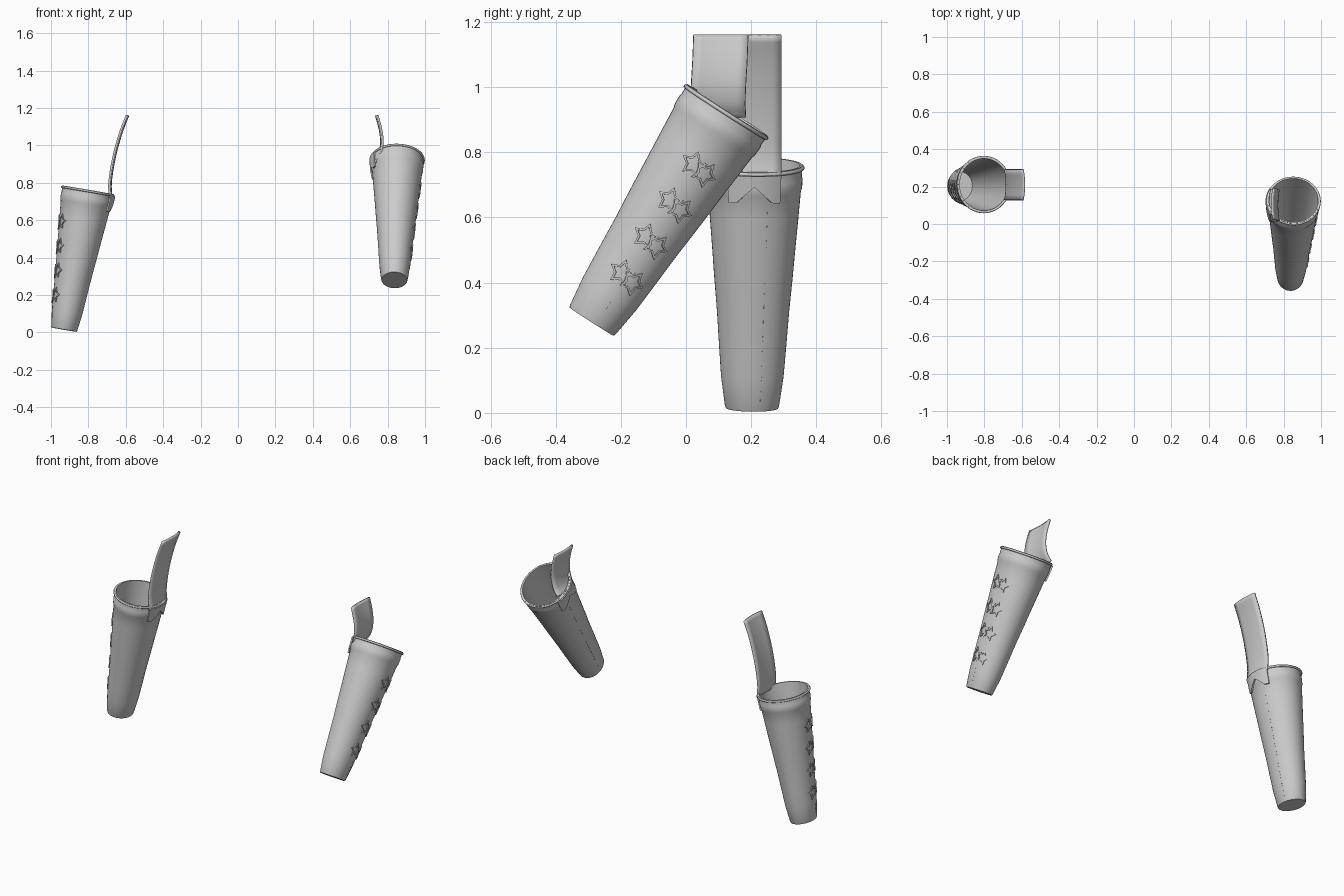
import bpy, bmesh, math
from mathutils import Vector

if "Cube" in bpy.data.objects:
    bpy.data.objects.remove(bpy.data.objects["Cube"])


def material(name, value):
    mat = bpy.data.materials.new(name)
    mat.use_nodes = True
    mat.diffuse_color = (value, value, value, 1)
    mat.node_tree.nodes["Principled BSDF"].inputs["Base Color"].default_value = (value, value, value, 1)
    return mat


GREY = material("light_grey", 0.6)


def finish(name, bm, angle=35):
    bmesh.ops.recalc_face_normals(bm, faces=bm.faces[:])
    mesh = bpy.data.meshes.new(name)
    bm.to_mesh(mesh)
    bm.free()
    obj = bpy.data.objects.new(name, mesh)
    bpy.context.collection.objects.link(obj)
    mesh.materials.append(GREY)
    bpy.ops.object.select_all(action="DESELECT")
    obj.select_set(True)
    bpy.context.view_layer.objects.active = obj
    bpy.ops.object.shade_smooth_by_angle(angle=math.radians(angle))
    return obj


def skin(bm, rings, closed=True):
    """Join successive rings of vertices with quads."""
    for a, b in zip(rings, rings[1:]):
        n = len(a)
        for i in range(n if closed else n - 1):
            j = (i + 1) % n
            bm.faces.new((a[i], a[j], b[j], b[i]))


# Radius along the sleeve from toe to rim
PROFILE = [(0, .080), (.008, .083), (.13, .096), (.27, .104), (.4, .111),
           (.53, .120), (.66, .128), (.8, .137), (.9, .143), (1, .147)]


def radius(t):
    for (t0, r0), (t1, r1) in zip(PROFILE, PROFILE[1:]):
        if t <= t1:
            return r0 + (r1 - r0) * (t - t0) / (t1 - t0)
    return PROFILE[-1][1]


class Sleeve:
    """Tapered oval tube; angle 0 points outward, 90 degrees to the back."""

    def __init__(self, side, bottom, top):
        self.base = Vector(bottom)
        axis = Vector(top) - self.base
        self.length = axis.length
        self.w = axis.normalized()
        out = Vector((side, 0, 0))
        self.u = (out - self.w * out.dot(self.w)).normalized()
        self.v = self.w.cross(self.u)
        if self.v.y < 0:
            self.v.negate()

    def point(self, t, angle, lift=0.0):
        r = radius(t)
        ru = r * (.85 + .1 * t) + lift
        return (self.base + self.w * (t * self.length)
                + self.u * (ru * math.cos(angle)) + self.v * ((r + lift) * math.sin(angle)))

    def ring(self, bm, t, lift=0.0, n=48):
        return [bm.verts.new(self.point(t, math.tau * i / n, lift)) for i in range(n)]


def build_body(s, name):
    bm = bmesh.new()
    steps = [(t, 0) for t, _ in PROFILE[:-2]]
    # Raised hem, rim, then back down the inner wall
    steps += [(.895, 0), (.905, .003), (.945, .003), (.955, 0), (1, 0), (1, -.008)]
    steps += [(t, -.008) for t in (.8, .6, .4, .2, .02)]
    rings = [s.ring(bm, t, lift) for t, lift in steps]
    skin(bm, rings)
    bm.faces.new(rings[0])
    bm.faces.new(rings[-1])
    finish(name + "_sleeve", bm)


def build_piping(s, name):
    bm = bmesh.new()
    n = 8
    rings = []
    for k in range(n):
        a = math.tau * k / n
        rings.append(s.ring(bm, .99 + .008 * math.sin(a), .001 + .006 * math.cos(a)))
    skin(bm, rings + rings[:1])
    finish(name + "_rim_piping", bm, 60)


def add_plate(bm, s, loops):
    """Closed band through loops of (t, angle, lift) points."""
    rings = [[bm.verts.new(s.point(*p)) for p in loop] for loop in loops]
    skin(bm, rings + rings[:1])


def build_stars(s, name, turn):
    bm = bmesh.new()
    for row in range(4):
        for col in (-1, 1):
            t0 = .226 + row * .173 - col * .006
            r = radius(t0)

            def outline(size, lift):
                pts = []
                for i in range(10):
                    a = math.tau * i / 10 + .2 * col
                    d = size * (1 if i % 2 == 0 else .55)
                    x, y = d * math.sin(a) + col * .023, d * math.cos(a)
                    pts.append((t0 + y / s.length, turn + x / r, lift))
                return pts

            add_plate(bm, s, [outline(.042, -.002), outline(.042, .005),
                              outline(.030, .005), outline(.030, -.002)])
    finish(name + "_star_trim", bm, 20)


def build_seam(s, name, angle, start, end):
    bm = bmesh.new()
    count = round((end - start) / .03)
    for i in range(count):
        t = start + i * .03
        corners = [(t, -.008), (t, .008), (t + .015, .008), (t + .015, -.008)]
        low, high = ([bm.verts.new(s.point(tt, angle + da, lift)) for tt, da in corners]
                     for lift in (-.002, .001))
        skin(bm, [low, high])
        bm.faces.new(low)
        bm.faces.new(high)
    finish(name + "_stitches", bm)


def build_strap(name, path, width):
    """Flat strap swept along a smooth centre path, slightly bowed across."""
    bm = bmesh.new()
    pts = [Vector(p) for p in path]
    pts = [pts[0] * 2 - pts[1]] + pts + [pts[-1] * 2 - pts[-2]]
    centres = []
    for p0, p1, p2, p3 in zip(pts, pts[1:], pts[2:], pts[3:]):
        for k in range(5):
            f = k / 5
            centres.append(.5 * (2 * p1 + (p2 - p0) * f + (2 * p0 - 5 * p1 + 4 * p2 - p3) * f ** 2
                                 + (3 * p1 - p0 - 3 * p2 + p3) * f ** 3))
    centres.append(pts[-2])
    side = 1 if path[0][0] > 0 else -1
    rows = []
    for c in centres:
        rows.append([bm.verts.new(c + Vector((side * .008 * (k / 3) ** 2, width / 2 * k / 3, 0)))
                     for k in range(-3, 4)])
    skin(bm, rows, closed=False)
    obj = finish(name + "_strap", bm, 40)
    mod = obj.modifiers.new("thickness", "SOLIDIFY")
    mod.thickness = .011
    mod.offset = 0


def build_tab(s, name, centre):
    """Swallow-tailed strap end stitched over the outside of the hem."""
    bm = bmesh.new()
    half, n = .55, 12
    low, high = [], []
    for lift, store in ((.002, low), (.011, high)):
        for end in (0, 1):
            row = []
            for i in range(n + 1):
                f = 2 * i / n - 1
                notch = .87 + .07 * max(0, 1 - abs(f) / .7)
                row.append(bm.verts.new(s.point(.985 if end else notch, centre + f * half, lift)))
            store.append(row)
    skin(bm, low, False)
    skin(bm, high, False)
    border = [r[0] + r[1][::-1] for r in (low, high)]
    skin(bm, border)
    finish(name + "_strap_tab", bm)


# Upright sleeve on the right, slanted sleeve on the left
right = Sleeve(-1, (-.93, .2025, .015), (-.802, .211, .762))
left = Sleeve(1, (.836, -.29, .28), (.853, .127, .93))

for s, name, turn in ((right, "right", -.3), (left, "left", .19)):
    build_body(s, name)
    build_piping(s, name)
    build_stars(s, name, turn)
    build_seam(s, name, turn, .04, .17)
    build_seam(s, name, math.pi - turn if s is left else math.pi + turn, .04, .86)
    build_tab(s, name, math.pi)

build_strap("right", [(-.676, .21, .72), (-.68, .21, .8), (-.66, .21, .93),
                      (-.625, .21, 1.06), (-.587, .21, 1.16)], .165)
build_strap("left", [(.725, .10, .91), (.752, .098, .95), (.765, .10, 1.01),
                     (.759, .104, 1.08), (.738, .107, 1.16)], .168)
